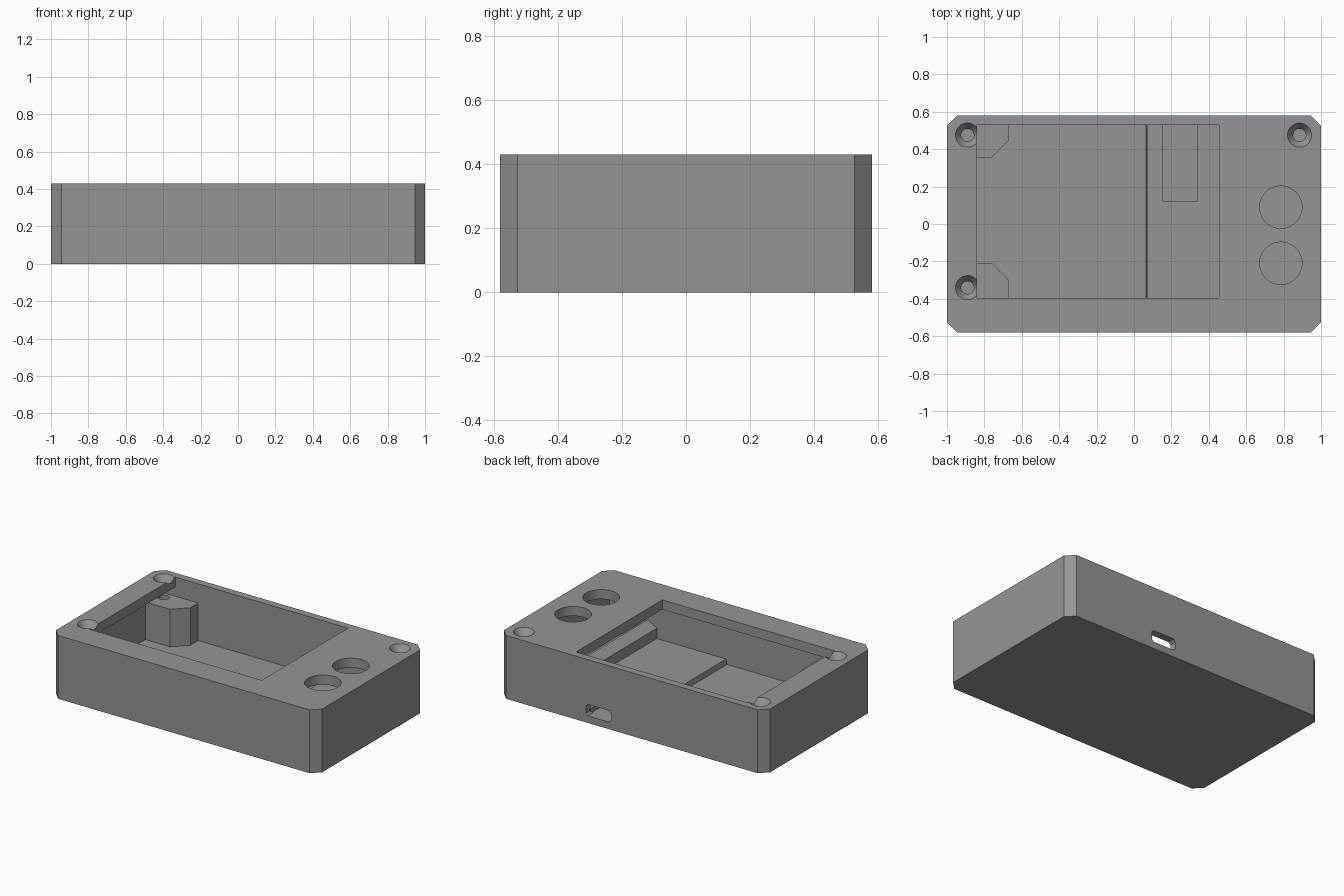
import bpy, bmesh, math

if "Cube" in bpy.data.objects:
    bpy.data.objects.remove(bpy.data.objects["Cube"])

grey = bpy.data.materials.new("mid_grey")
grey.diffuse_color = (0.3, 0.3, 0.3, 1)
grey.use_nodes = True
grey.node_tree.nodes["Principled BSDF"].inputs["Base Color"].default_value = grey.diffuse_color


def prism(name, pts, z0, z1):
    """Extrude an XY outline from z0 to z1."""
    bm = bmesh.new()
    face = bm.faces.new([bm.verts.new((x, y, z0)) for x, y in pts])
    ext = bmesh.ops.extrude_face_region(bm, geom=[face])
    for v in ext["geom"]:
        if isinstance(v, bmesh.types.BMVert):
            v.co.z = z1
    bmesh.ops.recalc_face_normals(bm, faces=bm.faces)
    me = bpy.data.meshes.new(name)
    bm.to_mesh(me)
    bm.free()
    ob = bpy.data.objects.new(name, me)
    bpy.context.collection.objects.link(ob)
    me.materials.append(grey)
    return ob


def box(name, x0, x1, y0, y1, z0, z1):
    return prism(name, [(x0, y0), (x1, y0), (x1, y1), (x0, y1)], z0, z1)


def cone(name, x, y, z0, z1, r0, r1, n=40):
    bpy.ops.mesh.primitive_cone_add(vertices=n, radius1=r0, radius2=r1, depth=z1 - z0,
                                    location=(x, y, (z0 + z1) / 2))
    ob = bpy.context.object
    ob.name = name
    ob.data.materials.append(grey)
    return ob


def cut(target, cutter):
    m = target.modifiers.new("cut", "BOOLEAN")
    m.operation, m.solver, m.object = "DIFFERENCE", "EXACT", cutter
    bpy.context.view_layer.objects.active = target
    bpy.ops.object.modifier_apply(modifier=m.name)
    bpy.data.objects.remove(cutter)


# Case shell with chamfered vertical corners
W, D, H, C = 1.0, 0.58, 0.43, 0.055
shell = prism("case_shell", [(-W + C, -D), (W - C, -D), (W, -D + C), (W, D - C),
                             (W - C, D), (-W + C, D), (-W, D - C), (-W, -D + C)], 0, H)
cut(shell, box("cavity", -0.945, 0.945, -0.53, 0.53, 0.045, 0.365))
cut(shell, box("window", -0.84, 0.455, -0.395, 0.53, 0.3, 0.5))

# Button holes
for y in (0.09, -0.21):
    cut(shell, cone("button_hole", 0.785, y, 0.3, 0.5, 0.113, 0.113, 48))

# Countersunk screw holes in the lid
screws = [(-0.89, 0.475), (-0.89, -0.34), (0.885, 0.475)]
for x, y in screws:
    cut(shell, cone("screw_hole", x, y, 0.33, 0.5, 0.034, 0.034))
    cut(shell, cone("countersink", x, y, 0.385, 0.435, 0.034, 0.068))

# Connector port in the back wall, with clipped corners
port = prism("port", [(0.17, -0.126), (0.33, -0.126), (0.345, -0.111), (0.345, -0.063),
                      (0.33, -0.048), (0.17, -0.048), (0.155, -0.063), (0.155, -0.111)], 0, 0.3)
port.rotation_euler = (-math.pi / 2, 0, 0)
port.location = (0, 0.45, 0)
bpy.context.view_layer.update()
cut(shell, port)

# Raised board platform with a sloped edge and a connector channel
platform = box("board_platform", 0.06, 0.6, -0.54, 0.54, 0.03, 0.08)
for v in platform.data.vertices:
    if v.co.x < 0.1 and v.co.z > 0.05:
        v.co.x = 0.07
cut(platform, box("channel", 0.155, 0.34, 0.12, 0.6, 0.048, 0.2))

# Ledge beside the platform, with a sloped top edge
ledge = box("side_ledge", 0.59, 0.66, -0.54, 0.54, 0.03, 0.19)
for v in ledge.data.vertices:
    if v.co.x < 0.62 and v.co.z > 0.1:
        v.co.z = 0.15

# Screw posts in the corners, each with one clipped corner
for name, sx, sy, y_in, (hx, hy) in [("post_back_left", -1, 1, 0.355, screws[0]),
                                     ("post_front_left", -1, -1, 0.21, screws[1]),
                                     ("post_back_right", 1, 1, 0.355, screws[2])]:
    pts = [(0.955, y_in), (0.76, y_in), (0.67, y_in + 0.09), (0.67, 0.54), (0.955, 0.54)]
    post = prism(name, [(sx * x, sy * y) for x, y in pts], 0.03, 0.3)
    cut(post, cone("pilot_hole", hx, hy, 0.1, 0.4, 0.034, 0.034))

# Smooth the round walls, keep hard edges
bpy.ops.object.select_all(action="DESELECT")
shell.select_set(True)
bpy.context.view_layer.objects.active = shell
bpy.ops.object.shade_smooth_by_angle(angle=math.radians(25))
